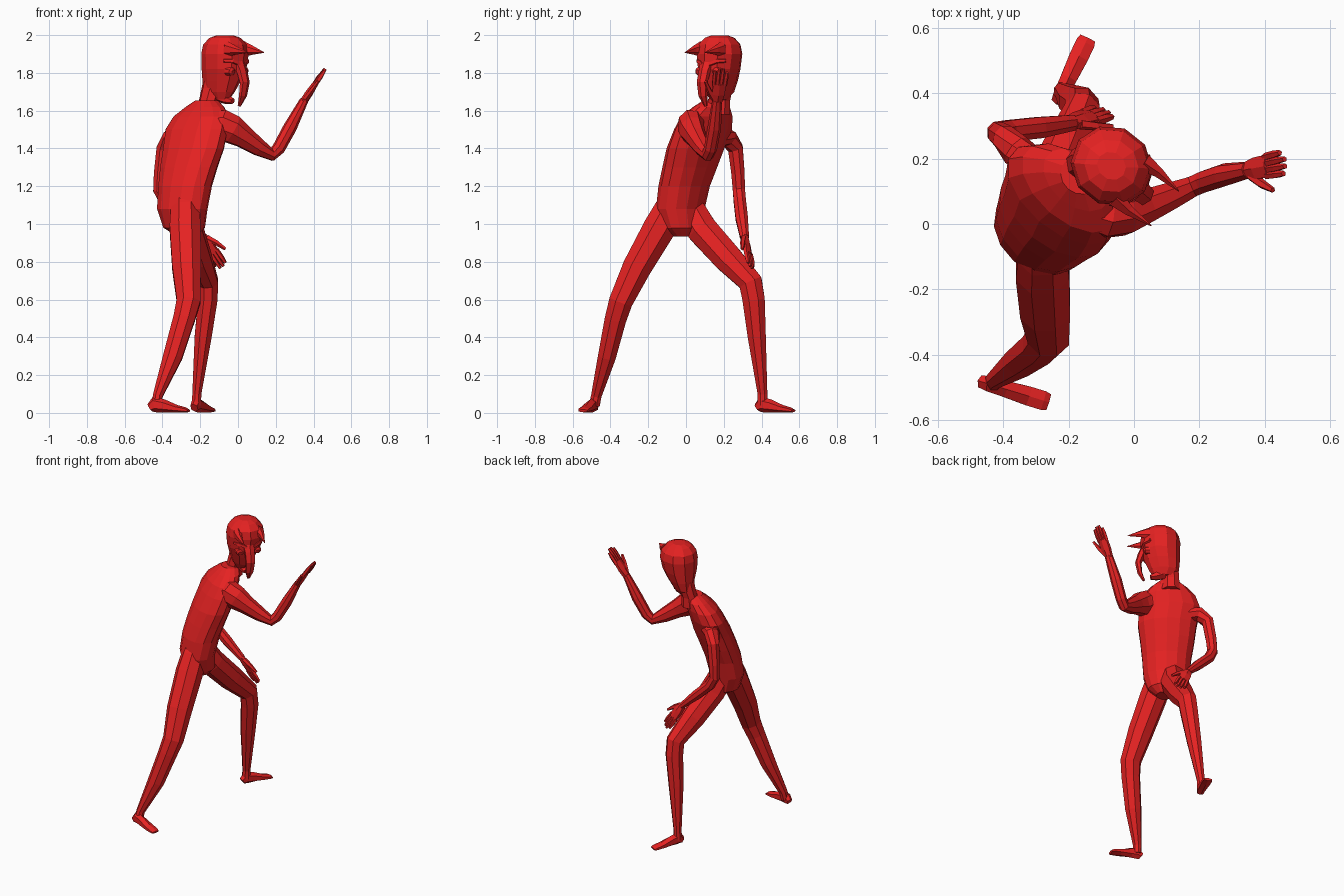
import bpy, bmesh, math
from mathutils import Vector as V

red = bpy.data.materials.new("red")
red.diffuse_color = (0.79, 0.016, 0.016, 1)


def tube(name, path, wide, sides=8, flat=False):
    """Loft elliptical rings along path of (x, y, z, half width, half depth)."""
    bm = bmesh.new()
    pts = [V(p[:3]) for p in path]
    rings = []
    for i, p in enumerate(path):
        if flat:
            t = V((0, 0, 1))
        else:
            a = (pts[i] - pts[max(i - 1, 0)]).normalized()
            b = (pts[min(i + 1, len(pts) - 1)] - pts[i]).normalized()
            t = (a + b).normalized()
        u = V(wide)
        u = (u - t * u.dot(t)).normalized()
        v = t.cross(u)
        ring = []
        for k in range(sides):
            ang = 2 * math.pi * (k + 0.5) / sides
            s = 1 / math.cos(math.pi / sides) if sides < 6 else 1.03
            ring.append(bm.verts.new(pts[i] + u * math.cos(ang) * p[3] * s
                                     + v * math.sin(ang) * p[4] * s))
        rings.append(ring)
    for r, q in zip(rings, rings[1:]):
        for k in range(sides):
            n = (k + 1) % sides
            bm.faces.new((r[k], r[n], q[n], q[k]))
    bm.faces.new(rings[0][::-1])
    bm.faces.new(rings[-1])
    bmesh.ops.recalc_face_normals(bm, faces=bm.faces)
    me = bpy.data.meshes.new(name)
    bm.to_mesh(me)
    bm.free()
    me.materials.append(red)
    ob = bpy.data.objects.new(name, me)
    bpy.context.collection.objects.link(ob)
    return ob


# Torso, leaning forward, from crotch to shoulders
tube("torso", [
    (-.27, -.02, .935, .05, .05), (-.285, -.02, .98, .115, .095),
    (-.295, -.03, 1.08, .145, .108), (-.28, -.01, 1.20, .155, .113),
    (-.26, .02, 1.30, .17, .115), (-.235, .05, 1.40, .185, .115),
    (-.22, .09, 1.50, .195, .105), (-.195, .11, 1.57, .172, .095),
    (-.175, .135, 1.62, .115, .075), (-.165, .15, 1.655, .06, .055)],
    (.76, -.65, 0), 14, True)

# Legs: the right one trails, the left one lunges
tube("right_leg", [
    (-.29, -.04, 1.17, .06, .06), (-.28, -.085, 1.08, .08, .085),
    (-.28, -.14, .98, .086, .09), (-.272, -.26, .77, .08, .08),
    (-.262, -.345, .59, .066, .066),
    (-.285, -.372, .50, .06, .06), (-.345, -.418, .30, .053, .05),
    (-.425, -.475, .09, .027, .029), (-.432, -.485, .04, .026, .03)], (1, 0, 0))
tube("left_leg", [
    (-.31, -.01, 1.15, .06, .06), (-.29, .035, 1.05, .078, .085),
    (-.265, .085, .97, .082, .085),
    (-.21, .22, .82, .073, .08), (-.158, .342, .69, .056, .066),
    (-.16, .358, .60, .054, .062), (-.185, .375, .40, .047, .05),
    (-.218, .405, .10, .025, .027), (-.22, .405, .04, .026, .03)], (1, 0, 0))


def foot(name, heel, toe, half):
    """Wedge foot with raised instep and flat sole."""
    h, t = V(heel), V(toe)
    side = V((-(t - h).y, (t - h).x, 0))
    path = []
    for f, w, top in ((0, .65, .05), (.12, .8, .085), (.35, .85, .07),
                      (.7, 1, .04), (.92, 1, .028), (1, .85, .018)):
        p = h.lerp(t, f)
        path.append((p.x, p.y, top / 2 + .002, half * w, top / 2 - .001))
    tube(name, path, side, 6)


foot("right_foot", (-.465, -.483, 0), (-.262, -.545, 0), .033)
foot("left_foot", (-.232, .378, 0), (-.142, .568, 0), .033)

# Arms: the right one is raised, the left one hangs across the hip
tube("right_arm", [
    (-.20, .07, 1.525, .06, .06), (-.08, .025, 1.525, .07, .082),
    (-.03, .03, 1.50, .065, .078),
    (.03, .052, 1.46, .054, .06), (.11, .085, 1.405, .043, .046),
    (.18, .115, 1.367, .033, .034), (.215, .13, 1.40, .034, .034),
    (.275, .15, 1.51, .035, .035), (.35, .165, 1.655, .026, .022)], (.35, -.9, 0))
tube("left_arm", [
    (-.28, .16, 1.46, .05, .05), (-.36, .225, 1.455, .05, .045),
    (-.395, .262, 1.40, .042, .038), (-.412, .275, 1.27, .037, .035),
    (-.418, .28, 1.18, .034, .033), (-.385, .285, 1.12, .034, .034),
    (-.29, .295, 1.03, .034, .033), (-.185, .31, .93, .025, .02)], (0, 1, 0))


def hand(name, wrist, tip, wide, half):
    """Flat palm, four fingers and a thumb on the positive wide side."""
    w0, t0 = V(wrist), V(tip)
    ax = t0 - w0
    u = V(wide)
    u = (u - ax.normalized() * u.dot(ax.normalized())).normalized()

    def pt(along, across):
        return tuple(w0 + ax * along + u * across * half)

    tube(name + "_palm", [pt(0, 0) + (half * .7, .02), pt(.25, 0) + (half, .02),
                          pt(.56, 0) + (half * 1.05, .015)], u, 6)
    for i, c in enumerate((-.78, -.26, .26, .78)):
        end = (.9, 1.0, .99, .93)[i]
        tube(f"{name}_finger_{i + 1}", [pt(.5, c) + (.01, .011),
             pt(.75, c * 1.08) + (.01, .011), pt(end, c * 1.12) + (.007, .007)], u, 5)
    tube(name + "_thumb", [pt(.1, .5) + (.015, .013), pt(.33, 1.35) + (.012, .011),
                           pt(.6, 2.05) + (.007, .007)], ax, 5)


hand("right_hand", (.345, .165, 1.645), (.462, .188, 1.822), (.1, -1, 0), .037)
hand("left_hand", (-.19, .31, .935), (-.085, .345, .77), (.62, -.45, .6), .037)

# Head, turned to look over the right shoulder
F, S = V((.78, -.62, 0)), V((.62, .78, 0))
C = V((-.075, .17, 0))


def at(f, s, z):
    return tuple(C + F * f + S * s + V((0, 0, z)))


tube("neck", [at(-.07, -.05, 1.58) + (.06, .06), at(-.07, -.04, 1.65) + (.05, .055),
              at(-.06, -.02, 1.72) + (.055, .06), at(-.04, 0, 1.8) + (.07, .07)],
     S, 8, True)
tube("head", [at(f, s, z) + (a, b) for f, s, z, a, b in (
    (-.02, -.012, 1.66, .035, .06), (-.025, -.008, 1.70, .06, .092),
    (-.014, 0, 1.76, .085, .108), (-.003, .005, 1.82, .106, .12),
    (0, .01, 1.90, .117, .125), (0, .01, 1.95, .108, .115),
    (0, .01, 1.985, .078, .082), (0, .01, 1.999, .04, .045))], S, 10, True)
tube("chin", [at(-.02, -.01, 1.68) + (.04, .035), at(.025, -.005, 1.66) + (.032, .026),
              at(.06, 0, 1.65) + (.02, .016)], S, 6)
tube("drooping_nose", [at(.09, .005, 1.87) + (.045, .028), at(.12, .004, 1.81) + (.034, .024),
                       at(.14, .003, 1.75) + (.032, .02), at(.13, 0, 1.68) + (.027, .015),
                       at(.105, 0, 1.625) + (.01, .008)], S, 6)

# Paired horns, brows and eyes
for side, s in (("left", 1), ("right", -1)):
    tube(side + "_horn", [at(.07, s * .07 + .01, 1.925) + (.03, .042),
                          at(.125, s * .074 + .01, 1.92) + (.018, .024),
                          at(.21, s * .068 + .01, 1.908) + (.002, .002)], S, 6)
    tube(side + "_brow", [at(.113, s * .02 + .01, 1.845) + (.012, .01),
                          at(.097, s * .06 + .01, 1.862) + (.014, .012),
                          at(.065, s * .095 + .01, 1.865) + (.008, .008)], F, 5)
    tube(side + "_eye", [at(.07, s * .056 + .005, 1.81) + (.03, .026),
                         at(.098, s * .058 + .005, 1.807) + (.025, .022),
                         at(.106, s * .058 + .005, 1.805) + (.012, .01)], S, 8)
